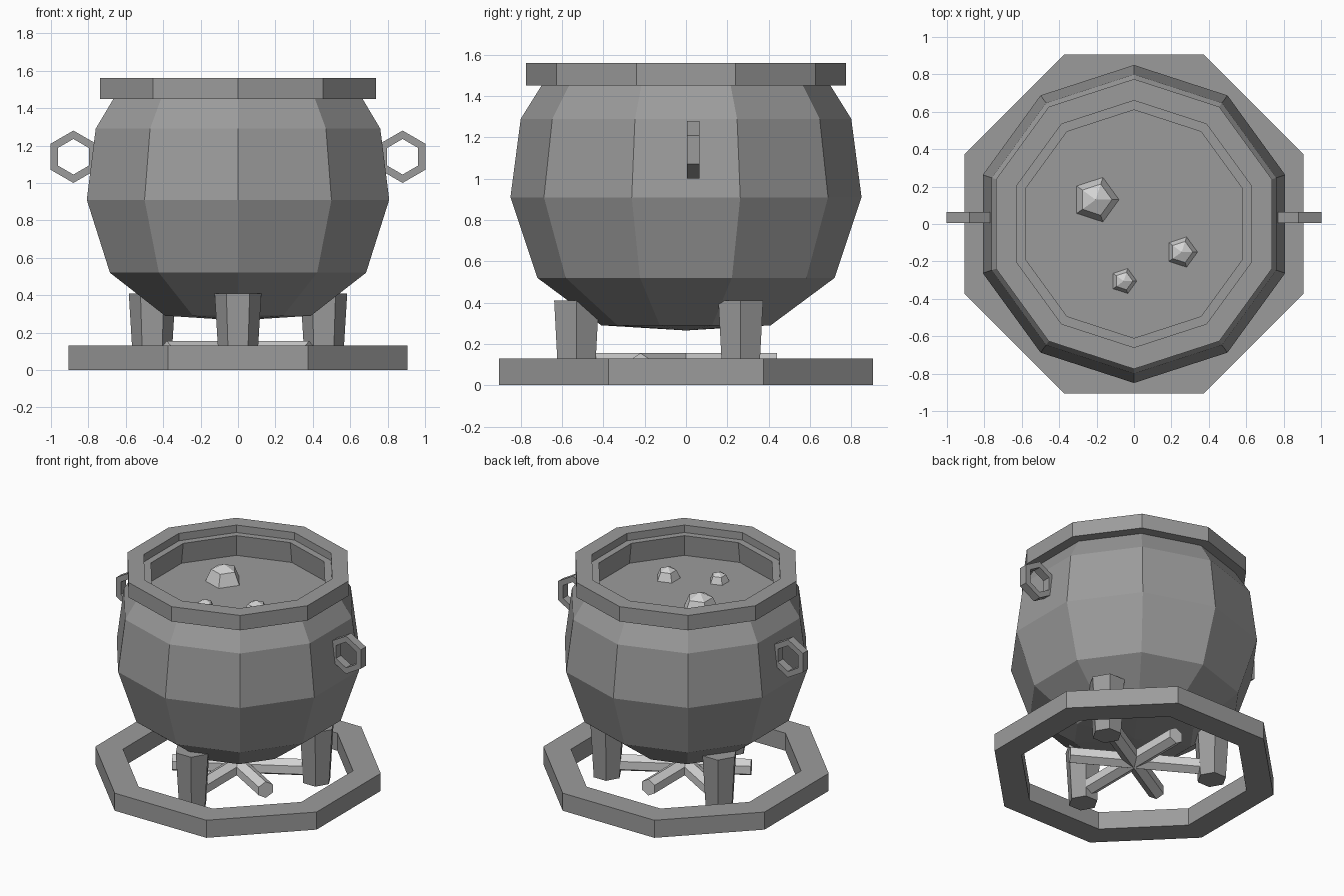
import bpy, bmesh
from math import radians, cos, sin, tau
from mathutils import Matrix, Vector

cube = bpy.data.objects.get("Cube")
if cube:
    bpy.data.objects.remove(cube)


def material(name, value):
    mat = bpy.data.materials.new(name)
    mat.use_nodes = True
    colour = (value, value, value, 1)
    mat.diffuse_color = colour
    mat.node_tree.nodes["Principled BSDF"].inputs["Base Color"].default_value = colour
    return mat


iron = material("iron_grey", 0.33)
pale = material("pale_grey", 0.65)


def lathe(name, profile, sides, mat, start=0, closed=False, matrix=Matrix()):
    """Revolve (radius, height) points around z into a flat-sided solid."""
    bm = bmesh.new()
    a = radians(start)
    pts = [bm.verts.new((r * cos(a), r * sin(a), z)) for r, z in profile]
    pairs = list(zip(pts, pts[1:]))
    if closed:
        pairs.append((pts[-1], pts[0]))
    edges = [bm.edges.new(p) for p in pairs]
    bmesh.ops.spin(bm, geom=pts + edges, cent=(0, 0, 0), axis=(0, 0, 1),
                   angle=tau, steps=sides, use_duplicate=False)
    bmesh.ops.remove_doubles(bm, verts=bm.verts, dist=0.0005)
    bmesh.ops.recalc_face_normals(bm, faces=bm.faces)
    bm.transform(matrix)
    mesh = bpy.data.meshes.new(name)
    bm.to_mesh(mesh)
    bm.free()
    mesh.materials.append(mat)
    obj = bpy.data.objects.new(name, mesh)
    bpy.context.collection.objects.link(obj)
    return obj


def ring(name, outer, inner, low, high, sides, start=0, matrix=Matrix()):
    profile = [(outer, low), (outer, high), (inner, high), (inner, low)]
    return lathe(name, profile, sides, iron, start, True, matrix)


# Pot with rim, inner ledge and filled surface
FILL = 1.35
lathe("pot", [(0, 0.265), (0.41, 0.29), (0.72, 0.52), (0.85, 0.91),
              (0.80, 1.29), (0.70, 1.45), (0.775, 1.45), (0.775, 1.56),
              (0.66, 1.56), (0.66, 1.505), (0.61, 1.505), (0.63, FILL),
              (0, FILL)], 10, iron, start=-90)

# Octagonal ground ring
ring("base_ring", 0.98, 0.79, 0, 0.13, 8, start=22.5)

# Hexagonal ring handles
for side, x in (("left", 0.88), ("right", -0.88)):
    upright = Matrix.Translation((x, 0.035, 1.14)) @ Matrix.Rotation(radians(90), 4, "X")
    ring("handle_" + side, 0.14, 0.095, -0.03, 0.03, 6, 30, upright)

# Three tapered legs
for i, angle in enumerate((-90, 30, 150)):
    a = radians(angle)
    place = Matrix.Translation((0.53 * cos(a), 0.53 * sin(a), 0))
    lathe(f"leg_{i + 1}", [(0, 0), (0.1, 0), (0.125, 0.41), (0, 0.41)],
          6, iron, matrix=place)

# Crossed logs under the pot
for i, angle in enumerate((30, 90, 150)):
    lay = (Matrix.Translation((0, 0, 0.095))
           @ Matrix.Rotation(radians(angle), 4, "Z")
           @ Matrix.Rotation(radians(90), 4, "Y"))
    lathe(f"log_{i + 1}", [(0, -0.44), (0.06, -0.44), (0.06, 0.44), (0, 0.44)],
          6, pale, matrix=lay)

# Faceted bubbles on the surface
for i, (x, y, r) in enumerate(((-0.205, 0.13, 0.125), (0.255, -0.15, 0.085),
                               (-0.055, -0.305, 0.07))):
    place = Matrix.Translation((x, y, FILL))
    lathe(f"bubble_{i + 1}", [(0, -r), (0.7 * r, -0.7 * r), (r, 0),
                              (0.7 * r, 0.7 * r), (0, r)], 5, pale, matrix=place)
